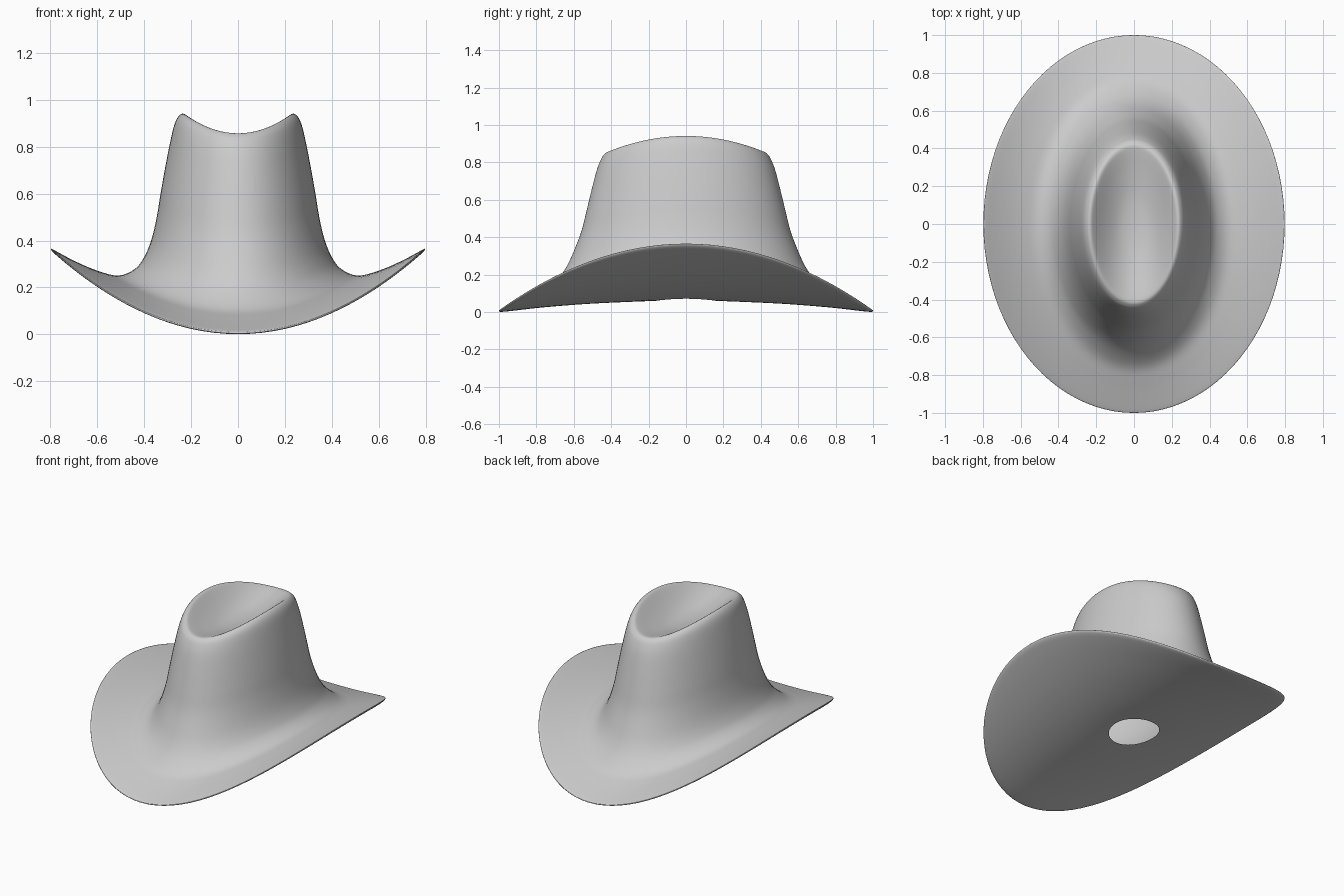
import bpy
import bmesh
from math import cos, sin, pi
from mathutils import Vector

SEGMENTS = 96
STEPS = 4      # smooth rings between two profile rows
BEND = 0.56    # sideways upward curl of the brim

cube = bpy.data.objects.get("Cube")
if cube:
    bpy.data.objects.remove(cube)

# Plain felt colour
felt = bpy.data.materials.new("grey_felt")
felt.use_nodes = True
felt_colour = (0.6, 0.6, 0.6, 1.0)
felt.diffuse_color = felt_colour
felt.node_tree.nodes["Principled BSDF"].inputs["Base Color"].default_value = felt_colour

# Rows: half width, half depth, height on the middle line, sideways curl
underside = [
    (.14, .16, .06, BEND),
    (.4, .5, .045, BEND),
    (.6, .76, .025, BEND),
    (.74, .93, .006, BEND),
]
brim = [
    (.785, .99, .001, BEND),
    (.797, 1, .007, BEND),
    (.785, .988, .015, BEND),
    (.7, .92, .04, BEND),
    (.6, .84, .07, BEND),
    (.51, .76, .105, BEND),
    (.44, .69, .17, BEND),
]
crown_wall = [
    (.4, .64, .24, BEND),
    (.37, .6, .325, BEND),
    (.347, .56, .43, BEND),
    (.33, .532, .54, BEND),
    (.31, .503, .66, BEND),
    (.29, .475, .765, .6),
    (.27, .45, .825, 1),
    (.25, .433, .847, 1.38),
    (.23, .413, .857, 1.57),
]
crown_dent = [
    (.205, .375, .852, 1.6),
    (.15, .28, .832, 1.5),
    (.08, .15, .81, 1.2),
    (.02, .04, .802, 1),
]


def smooth_rows(rows):
    """Pass a smooth curve through the profile rows."""
    rows = [Vector(row) for row in rows]
    padded = [rows[0] * 2 - rows[1]] + rows + [rows[-1] * 2 - rows[-2]]
    result = []
    for a, b, c, d in zip(padded, padded[1:], padded[2:], padded[3:]):
        for step in range(STEPS):
            t = step / STEPS
            result.append(b + (c - a) * (t / 2)
                          + (a * 2 - b * 5 + c * 4 - d) * (t * t / 2)
                          + (b * 3 - a - c * 3 + d) * (t ** 3 / 2))
    result.append(rows[-1])
    return result


def add_ring(bm, row):
    """One oval ring, curled upwards at its sides."""
    width, depth, height, curl = row
    ring = []
    for i in range(SEGMENTS):
        angle = 2 * pi * i / SEGMENTS
        x, y = width * cos(angle), depth * sin(angle)
        ring.append(bm.verts.new((x, y, height + curl * x * x)))
    return ring


# One continuous shell from the opening below to the dent on top
bm = bmesh.new()
profile = smooth_rows(underside + brim + crown_wall + crown_dent)
rings = [add_ring(bm, row) for row in profile]
for lower, upper in zip(rings, rings[1:]):
    for i in range(SEGMENTS):
        j = (i + 1) % SEGMENTS
        bm.faces.new((lower[i], lower[j], upper[j], upper[i]))
bm.faces.new(rings[-1])
for face in bm.faces:
    face.smooth = True

mesh = bpy.data.meshes.new("hat")
bm.to_mesh(mesh)
bm.free()
mesh.materials.append(felt)
hat = bpy.data.objects.new("hat", mesh)
bpy.context.collection.objects.link(hat)
